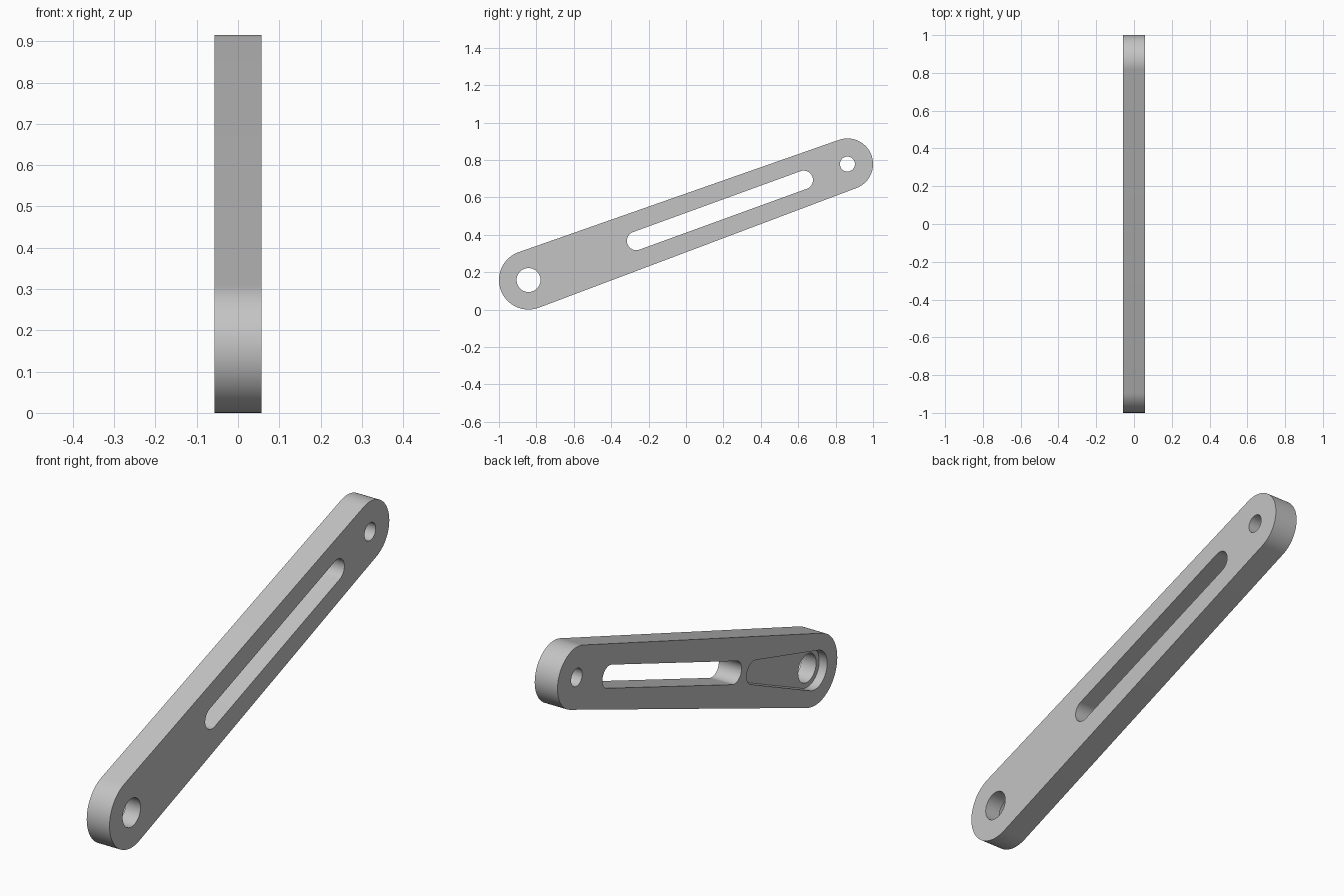
import bpy
import bmesh
import math
from mathutils import Vector

cube = bpy.data.objects.get("Cube")
if cube:
    bpy.data.objects.remove(cube, do_unlink=True)

HALF = 0.057          # half of the plate thickness
POCKET_DEPTH = 0.04
BIG = Vector((-0.842, 0.158))     # centres as (y, z)
SMALL = Vector((0.863, 0.778))
AXIS = (SMALL - BIG).normalized()


def along(y):
    """Point on the arm's centre line at a given y."""
    return BIG + AXIS * ((y - BIG.x) / AXIS.x)


def arc(centre, radius, start, end, steps):
    return [centre + radius * Vector((math.cos(a), math.sin(a)))
            for a in (start + (end - start) * i / steps for i in range(steps + 1))]


def circle(centre, radius):
    return arc(centre, radius, 0, math.tau, 64)[:-1]


def tapered_slot(c0, r0, c1, r1):
    """Two end arcs joined by their outer tangents."""
    d = c1 - c0
    a = math.atan2(d.y, d.x)
    b = math.acos((r0 - r1) / d.length)
    return arc(c0, r0, a + b, a + math.tau - b, 40) + arc(c1, r1, a - b, a + b, 40)


def extrude(name, outline, x0, x1):
    """Solid made by extruding a (y, z) outline along x."""
    bm = bmesh.new()
    face = bm.faces.new([bm.verts.new((x0, p.x, p.y)) for p in outline])
    side = bmesh.ops.extrude_face_region(bm, geom=[face])
    moved = [v for v in side["geom"] if isinstance(v, bmesh.types.BMVert)]
    bmesh.ops.translate(bm, vec=(x1 - x0, 0, 0), verts=moved)
    bmesh.ops.recalc_face_normals(bm, faces=bm.faces)
    mesh = bpy.data.meshes.new(name)
    bm.to_mesh(mesh)
    bm.free()
    obj = bpy.data.objects.new(name, mesh)
    bpy.context.collection.objects.link(obj)
    return obj


# Plate with rounded ends
arm = extrude("link_arm", tapered_slot(BIG, 0.158, SMALL, 0.137), -HALF, HALF)

# Through holes, long slot, and the shallow pocket on the -x face
through = (-0.2, 0.2)
cutters = [
    extrude("large_hole_cutter", circle(BIG, 0.064), *through),
    extrude("small_hole_cutter", circle(SMALL, 0.04), *through),
    extrude("slot_cutter", tapered_slot(along(-0.266), 0.05, along(0.629), 0.05), *through),
    extrude("pocket_cutter", tapered_slot(BIG, 0.086, along(-0.404), 0.052),
            -0.2, POCKET_DEPTH - HALF),
]
for cutter in cutters:
    cutter.hide_render = True
    mod = arm.modifiers.new(cutter.name, "BOOLEAN")
    mod.operation = "DIFFERENCE"
    mod.solver = "EXACT"
    mod.object = cutter

# Bake the cuts and drop the cutters
graph = bpy.context.evaluated_depsgraph_get()
baked = bpy.data.meshes.new_from_object(arm.evaluated_get(graph))
arm.modifiers.clear()
arm.data = baked
for cutter in cutters:
    bpy.data.objects.remove(cutter, do_unlink=True)

# Plain grey finish
grey = bpy.data.materials.new("light_grey")
grey.use_nodes = True
colour = (0.55, 0.55, 0.55, 1)
grey.diffuse_color = colour
grey.node_tree.nodes["Principled BSDF"].inputs["Base Color"].default_value = colour
arm.data.materials.clear()
arm.data.materials.append(grey)

# Smooth round walls, sharp rims
bpy.ops.object.select_all(action="DESELECT")
arm.select_set(True)
bpy.context.view_layer.objects.active = arm
bpy.ops.object.shade_smooth_by_angle(angle=math.radians(30))
